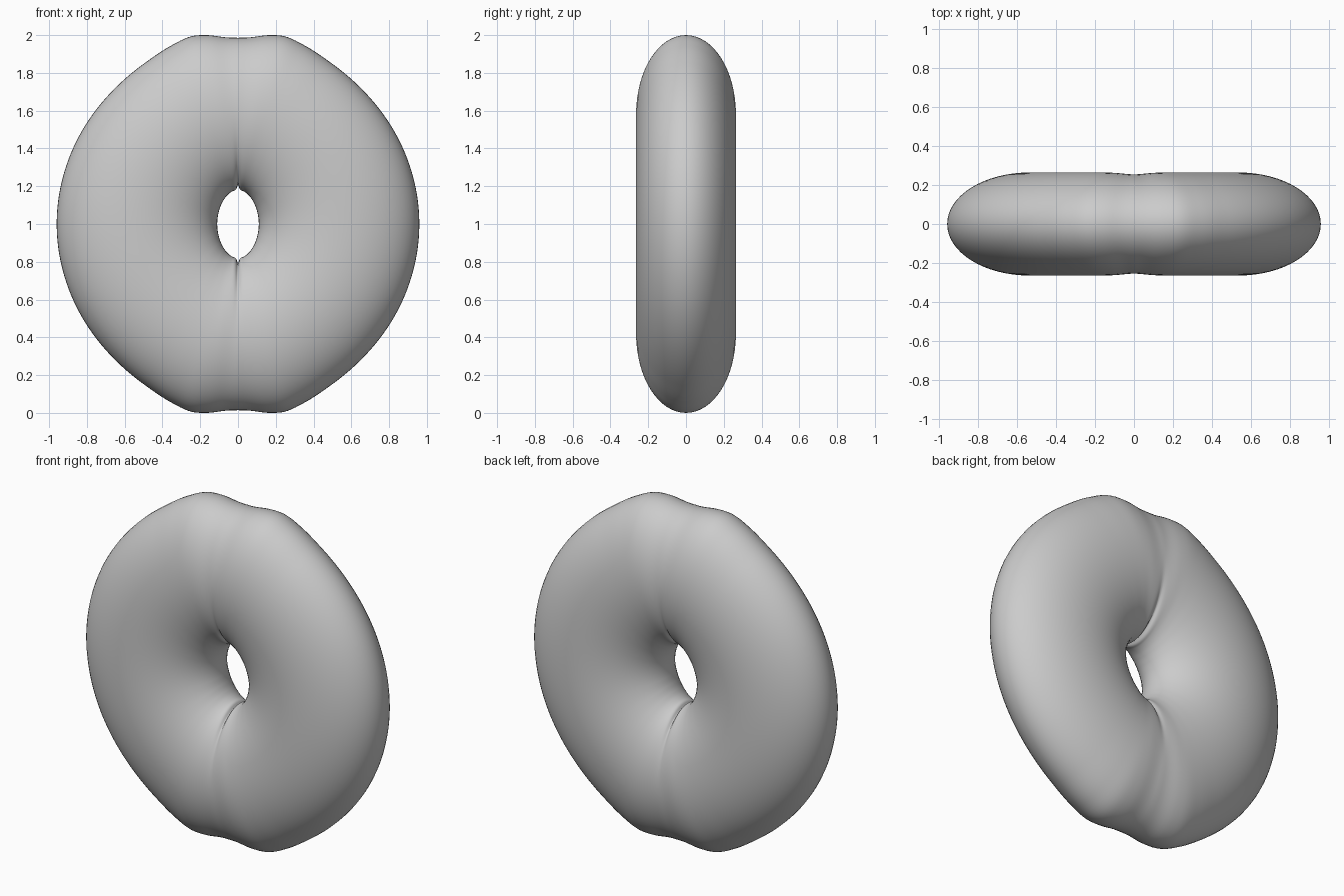
import bpy, bmesh
from math import sin, cos, pi, degrees, asin

if "Cube" in bpy.data.objects:
    bpy.data.objects.remove(bpy.data.objects["Cube"])

# Ring radii by angle (degrees) away from the vertical axis; mirrored into four quarters
OUTER = [(0, .986), (4, .991), (9, 1.012), (14, 1.024), (20, 1.01), (30, .985), (45, .968), (65, .961), (90, .96)]
INNER = [(0, .205), (2.5, .187), (5, .179), (10, .175), (20, .163), (30, .149), (45, .131), (65, .116), (90, .11)]
THICK = [(0, .255), (10, .263), (20, .265), (90, .265)]


def sample(table, a):
    """Smooth (Hermite) interpolation of a small table."""
    def slope(i):
        if i in (0, len(table) - 1):
            return 0
        return (table[i + 1][1] - table[i - 1][1]) / (table[i + 1][0] - table[i - 1][0])
    for i in range(len(table) - 1):
        (a0, v0), (a1, v1) = table[i], table[i + 1]
        if a <= a1 + 1e-6:
            h = a1 - a0
            t = (a - a0) / h
            return ((2 * t**3 - 3 * t**2 + 1) * v0 + (t**3 - 2 * t**2 + t) * h * slope(i)
                    + (3 * t**2 - 2 * t**3) * v1 + (t**3 - t**2) * h * slope(i + 1))
    return table[-1][1]


# Pinched ring: elliptical sections swept around the y axis
SEGS, SIDES = 288, 64
bm = bmesh.new()
rings = []
for i in range(SEGS):
    p = 2 * pi * i / SEGS
    a = degrees(asin(min(1, abs(sin(p)))))
    ro, ri, th = sample(OUTER, a), sample(INNER, a), sample(THICK, a)
    mid, half = (ro + ri) / 2, (ro - ri) / 2
    ring = []
    for j in range(SIDES):
        q = 2 * pi * j / SIDES
        r = mid + half * cos(q)
        ring.append(bm.verts.new((r * sin(p), th * sin(q), 1 + r * cos(p))))
    rings.append(ring)
for i in range(SEGS):
    r0, r1 = rings[i], rings[(i + 1) % SEGS]
    for j in range(SIDES):
        k = (j + 1) % SIDES
        bm.faces.new((r0[j], r0[k], r1[k], r1[j]))
bmesh.ops.recalc_face_normals(bm, faces=bm.faces)
mesh = bpy.data.meshes.new("pinched_ring")
bm.to_mesh(mesh)
bm.free()
ring_obj = bpy.data.objects.new("pinched_ring", mesh)
bpy.context.collection.objects.link(ring_obj)
for poly in mesh.polygons:
    poly.use_smooth = True
